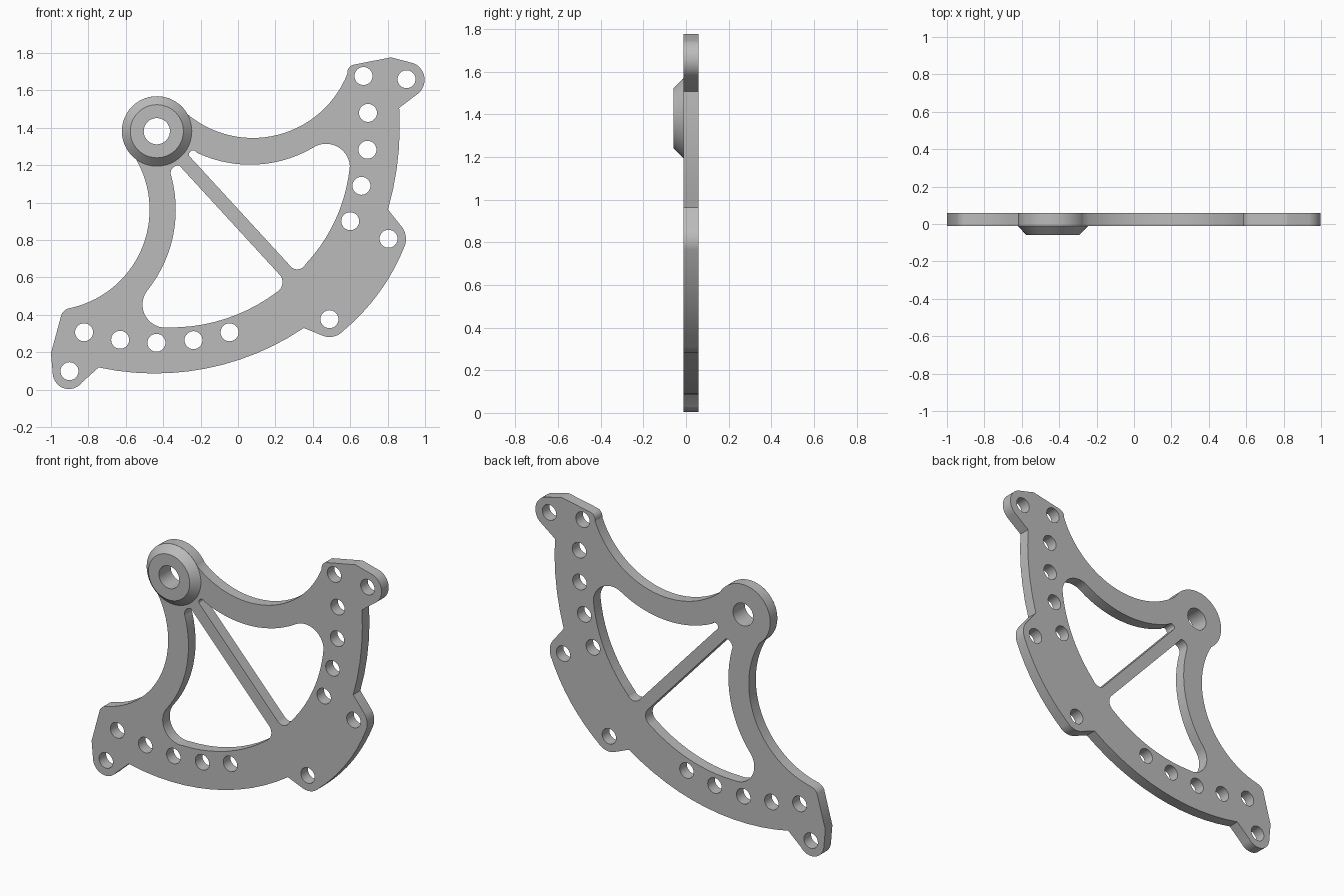
import bpy, bmesh
from math import atan2, ceil, cos, hypot, pi, sin, tau
from mathutils import Matrix

if "Cube" in bpy.data.objects:
    bpy.data.objects.remove(bpy.data.objects["Cube"], do_unlink=True)

FRONT, BACK, BOSS_FRONT = -.012, .058, -.058
HUB, HUB_RADIUS, BOSS_RADIUS, BORE = (-.434, 1.382), .187, .142, .07
HOLE_RADIUS = .048

metal = bpy.data.materials.new("brushed grey metal")
metal.use_nodes = True
GREY = (.5, .5, .5, 1)
metal.diffuse_color = GREY
metal.node_tree.nodes["Principled BSDF"].inputs["Base Color"].default_value = GREY


def arc(a, m, b):
    """Points after a, along the circle through a, m and b."""
    (ax, ay), (mx, my), (bx, by) = a, m, b
    d = 2 * (ax * (my - by) + mx * (by - ay) + bx * (ay - my))
    qa, qm, qb = ax * ax + ay * ay, mx * mx + my * my, bx * bx + by * by
    cx = (qa * (my - by) + qm * (by - ay) + qb * (ay - my)) / d
    cy = (qa * (bx - mx) + qm * (ax - bx) + qb * (mx - ax)) / d
    radius = hypot(ax - cx, ay - cy)
    start = atan2(ay - cy, ax - cx)
    sweep = (atan2(by - cy, bx - cx) - start) % tau
    if (atan2(my - cy, mx - cx) - start) % tau > sweep:
        sweep -= tau
    n = max(4, ceil(abs(sweep) / .07))
    angles = [start + sweep * i / n for i in range(1, n + 1)]
    return [(cx + radius * cos(t), cy + radius * sin(t)) for t in angles]


def trace(path):
    """Pairs are straight corners; fours are an arc's middle and end."""
    points = [path[0]]
    for step in path[1:]:
        if len(step) == 2:
            points.append(step)
        else:
            points += arc(points[-1], step[:2], step[2:])
    if hypot(points[0][0] - points[-1][0], points[0][1] - points[-1][1]) < .001:
        points.pop()
    return points


def circle(centre, radius, n=32):
    return [(centre[0] + radius * cos(tau * i / n),
             centre[1] + radius * sin(tau * i / n)) for i in range(n)]


def finish(obj):
    obj.data.materials.clear()
    obj.data.materials.append(metal)
    bpy.ops.object.select_all(action="DESELECT")
    obj.select_set(True)
    bpy.context.view_layer.objects.active = obj
    bpy.ops.object.shade_smooth_by_angle(angle=pi / 7)


def cut_plate(name, loops):
    """Flat plate with the first loop as its edge and the others as openings."""
    curve = bpy.data.curves.new(name, "CURVE")
    curve.dimensions = "2D"
    curve.fill_mode = "BOTH"
    curve.extrude = (BACK - FRONT) / 2
    for loop in loops:
        spline = curve.splines.new("POLY")
        spline.points.add(len(loop) - 1)
        spline.use_cyclic_u = True
        for point, (x, z) in zip(spline.points, loop):
            point.co = (x, z, 0, 1)
    helper = bpy.data.objects.new(name + " helper", curve)
    bpy.context.collection.objects.link(helper)
    bpy.context.view_layer.update()
    graph = bpy.context.evaluated_depsgraph_get()
    mesh = bpy.data.meshes.new_from_object(helper.evaluated_get(graph))
    bpy.data.objects.remove(helper, do_unlink=True)
    mesh.transform(Matrix.Translation((0, (FRONT + BACK) / 2, 0))
                   @ Matrix.Rotation(pi / 2, 4, "X"))
    bm = bmesh.new()
    bm.from_mesh(mesh)
    bmesh.ops.remove_doubles(bm, verts=bm.verts, dist=.0001)
    bmesh.ops.recalc_face_normals(bm, faces=bm.faces)
    bm.to_mesh(mesh)
    bm.free()
    obj = bpy.data.objects.new(name, mesh)
    bpy.context.collection.objects.link(obj)
    finish(obj)


# Outer edge: hub, lower scallop, lower end, outer rim with lugs, upper end, upper scallop
edge = trace([
    (-.27, 1.473), (-.566, 1.514, -.545, 1.232),
    (-.473, .944, -.9, .436), (-.925, .425, -.943, .405),
    (-1, .195), (-.99, .08), (-.91, .004, -.835, .038),
    (-.745, .119), (-.42, .087, .352, .33),
    (.455, .288), (.505, .283, .56, .312),
    (.738, .497, .89, .765), (.897, .82, .88, .865),
    (.802, .963), (.857, 1.25, .862, 1.507),
    (.965, 1.585), (.997, 1.65, .94, 1.745),
    (.818, 1.777), (.62, 1.738), (.598, 1.727, .585, 1.69),
    (.075, 1.346, -.27, 1.473)])

# The two large windows, with the diagonal strut left between them
upper_window = trace([
    (-.261, 1.25), (-.256, 1.272, -.22, 1.267),
    (.075, 1.203, .4, 1.293), (.555, 1.283, .598, 1.195),
    (.516, .898, .36, .67), (.323, .644, .28, .661)])
lower_window = trace([
    (.226, .611), (.237, .565, .205, .52),
    (-.08, .375, -.37, .333), (-.485, .38, -.485, .53),
    (-.333, .944, -.356, 1.14), (-.35, 1.185, -.315, 1.2)])

# Bolt holes: upper row, lower row, lugs
holes = [(.671, 1.677), (.695, 1.48), (.692, 1.283), (.66, 1.09), (.6, .901),
         (-.045, .307), (-.238, .265), (-.436, .251), (-.63, .267), (-.823, .307),
         (.901, 1.66), (.805, .807), (.489, .377), (-.901, .099)]

cut_plate("bracket_plate", [edge, upper_window, lower_window, circle(HUB, BORE, 48)]
          + [circle(h, HOLE_RADIUS) for h in holes])

# Tapered boss around the bore
bm = bmesh.new()
rings = [[bm.verts.new((x, y, z)) for x, z in circle(HUB, radius, 48)]
         for radius, y in ((HUB_RADIUS, FRONT), (BOSS_RADIUS, BOSS_FRONT),
                           (BORE, BOSS_FRONT), (BORE, FRONT))]
for inner, outer in zip(rings, rings[1:]):
    for i in range(len(inner)):
        bm.faces.new((inner[i - 1], inner[i], outer[i], outer[i - 1]))
bmesh.ops.recalc_face_normals(bm, faces=bm.faces)
mesh = bpy.data.meshes.new("hub_boss")
bm.to_mesh(mesh)
bm.free()
boss = bpy.data.objects.new("hub_boss", mesh)
bpy.context.collection.objects.link(boss)
finish(boss)
